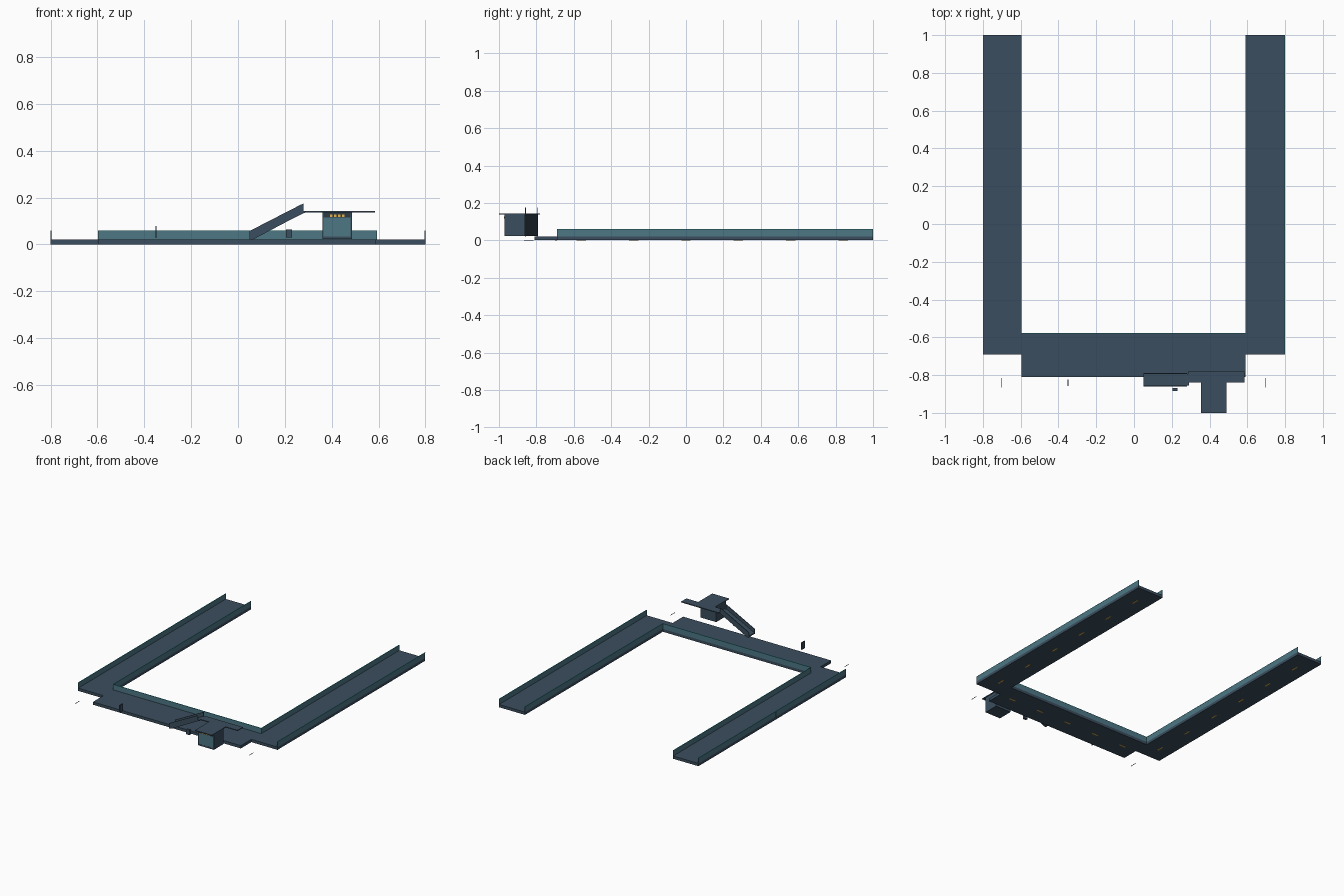
import bpy, bmesh

if "Cube" in bpy.data.objects:
    bpy.data.objects.remove(bpy.data.objects["Cube"])

def mat(name, r, g, b):
    m = bpy.data.materials.new(name)
    m.diffuse_color = (r, g, b, 1)
    m.use_nodes = True
    m.node_tree.nodes["Principled BSDF"].inputs["Base Color"].default_value = m.diffuse_color
    return m

SLATE = mat("slate", 0.043, 0.076, 0.112)
DARK = mat("dark_slate", 0.026, 0.044, 0.062)
GLASS = mat("teal_glass", 0.075, 0.185, 0.235)
TEAL = mat("bright_teal", 0.020, 0.480, 0.480)
AMBER = mat("amber", 0.900, 0.500, 0.080)

def prism(name, profile, y0, y1, m):
    """Extrude an (x, z) outline from y0 to y1."""
    bm = bmesh.new()
    a = [bm.verts.new((x, y0, z)) for x, z in profile]
    b = [bm.verts.new((x, y1, z)) for x, z in profile]
    n = len(a)
    bm.faces.new(a)
    bm.faces.new(b[::-1])
    for i in range(n):
        j = (i + 1) % n
        bm.faces.new((a[j], a[i], b[i], b[j]))
    bmesh.ops.recalc_face_normals(bm, faces=bm.faces)
    me = bpy.data.meshes.new(name)
    bm.to_mesh(me)
    bm.free()
    me.materials.append(m)
    ob = bpy.data.objects.new(name, me)
    bpy.context.collection.objects.link(ob)
    return ob

def box(name, x0, x1, y0, y1, z0, z1, m):
    return prism(name, [(x0, z0), (x1, z0), (x1, z1), (x0, z1)], y0, y1, m)

# U-shaped decks
Z = 0.021
B = 0.001
box("left_deck", -0.80, -0.595, -0.69, 1.0, B, Z, SLATE)
box("right_deck", 0.59, 0.80, -0.69, 1.0, B, Z, SLATE)
box("front_deck", -0.595, 0.59, -0.81, -0.577, B, Z, SLATE)

# Glass side walls in two lengths, each topped by a bright handrail
W = 0.003
R = 0.0585
for name, x, y0 in (("left_outer", -0.80, -0.69), ("left_inner", -0.595 - W, -0.577),
                    ("right_inner", 0.59, -0.577), ("right_outer", 0.80 - W, -0.69)):
    for k, (a, b) in enumerate(((y0, 0.1145), (0.1155, 1.0))):
        box(f"{name}_wall_{k}", x, x + W, a, b, Z, R, GLASS)
    box(name + "_rail", x - 0.0005, x + W + 0.0005, y0, 1.0, R, 0.0605, TEAL)
box("front_deck_wall", -0.595, 0.59, -0.577 - W, -0.577, Z, R, GLASS)
box("front_deck_rail", -0.595, 0.59, -0.5775 - W, -0.5765, R, 0.0605, TEAL)

# Lamp plates under the decks
for i in range(6):
    y = -0.56 + 0.28 * i
    for side, x in (("left", -0.70), ("right", 0.695)):
        box(f"{side}_lamp_{i}", x - 0.005, x + 0.005, y - 0.025, y + 0.025, 0, 0.003, AMBER)
for i in range(5):
    x = -0.48 + 0.24 * i
    box(f"front_lamp_{i}", x - 0.025, x + 0.025, -0.70, -0.69, 0.0003, 0.003, AMBER)

# Thin ground markers in front of each arm
for side, x in (("left", -0.70), ("right", 0.695)):
    box(side + "_marker", x - 0.0015, x + 0.0015, -0.865, -0.815, 0, 0.002, SLATE)

# Upright board and small cabinet
box("upright_board", -0.353, -0.347, -0.857, -0.823, 0.028, 0.08, SLATE)
box("small_cabinet", 0.205, 0.23, -0.885, -0.868, 0.03, 0.065, SLATE)

# Stair flight: sloping run between two side panels
side = [(0.05, 0.022), (0.065, 0.022), (0.28, 0.135), (0.28, 0.175), (0.268, 0.170), (0.05, 0.058)]
for name, y in (("stair_front_panel", -0.86), ("stair_back_panel", -0.795)):
    prism(name, side, y, y + 0.005, SLATE)
run = [(0.05, 0.024), (0.065, 0.024), (0.28, 0.134), (0.29, 0.137), (0.29, 0.143), (0.272, 0.142), (0.05, 0.032)]
prism("stair_run", run, -0.855, -0.795, SLATE)

# Upper landing and booth roof
box("upper_landing", 0.285, 0.585, -0.84, -0.78, 0.137, 0.143, SLATE)
box("booth_roof", 0.355, 0.49, -1.0, -0.84, 0.137, 0.143, SLATE)

# Booth: solid cabin with a framed glass front and sign band
Y0, Y1 = -0.97, -0.86
box("booth_body", 0.36, 0.486, Y0 + 0.004, Y1, 0.024, 0.137, SLATE)
box("booth_front_glass", 0.366, 0.480, Y0 + 0.001, Y0 + 0.004, 0.034, 0.115, GLASS)
for i, x in enumerate((0.36, 0.480)):
    box(f"booth_post_{i}", x, x + 0.006, Y0, Y0 + 0.004, 0.024, 0.137, SLATE)
box("booth_sill", 0.366, 0.480, Y0, Y0 + 0.004, 0.024, 0.034, SLATE)
box("sign_band", 0.366, 0.480, Y0, Y0 + 0.004, 0.115, 0.137, DARK)
for i in range(4):
    x = 0.392 + 0.017 * i
    box(f"sign_light_{i}", x, x + 0.012, Y0 - 0.002, Y0 + 0.001, 0.118, 0.127, AMBER)
